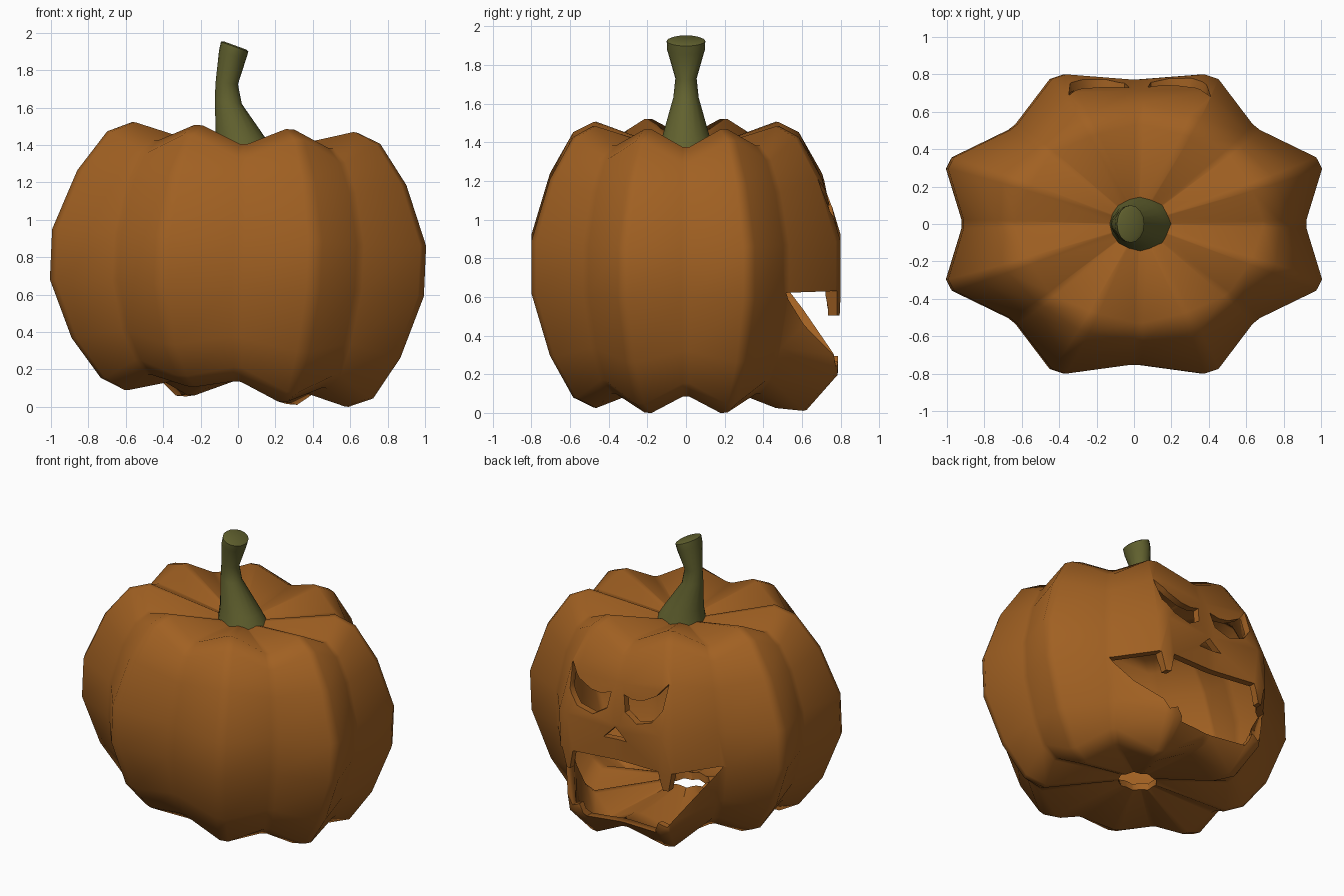
import bpy, bmesh, math
from mathutils import Vector, Matrix

if "Cube" in bpy.data.objects:
    bpy.data.objects.remove(bpy.data.objects["Cube"])

MID = 0.76                      # height of the pumpkin's centre
TILT = Matrix.Translation((0, 0, MID)) @ Matrix.Rotation(math.radians(2.6), 4, 'Y') @ Matrix.Translation((0, 0, -MID))


def material(name, rgb):
    m = bpy.data.materials.new(name)
    m.diffuse_color = (*rgb, 1)
    m.use_nodes = True
    m.node_tree.nodes["Principled BSDF"].inputs["Base Color"].default_value = m.diffuse_color
    return m


def make_object(name, bm, mat):
    bmesh.ops.recalc_face_normals(bm, faces=bm.faces[:])
    me = bpy.data.meshes.new(name)
    bm.to_mesh(me)
    bm.free()
    me.materials.append(mat)
    ob = bpy.data.objects.new(name, me)
    bpy.context.collection.objects.link(ob)
    return ob


def activate(ob):
    bpy.ops.object.select_all(action='DESELECT')
    ob.select_set(True)
    bpy.context.view_layer.objects.active = ob


def bridge(bm, rings):
    for a, b in zip(rings, rings[1:]):
        n = len(a)
        for i in range(n):
            bm.faces.new((a[i], a[(i + 1) % n], b[(i + 1) % n], b[i]))


orange = material("pumpkin orange", (0.355, 0.118, 0.016))
green = material("stem green", (0.12, 0.12, 0.028))

# Pumpkin shell: eight ribs, each with a crest and a valley profile (radius, height from centre)
crest = [(.125, .60), (.60, .725), (.73, .67), (.88, .455), (1.0, .135)]
valley = [(.125, .59), (.62, .635), (.71, .56), (.79, .40), (.86, .125)]
rows = [(c, v, -1) for c, v in zip(crest, valley)]
rows += [(c, v, 1) for c, v in zip(crest[::-1], valley[::-1])]
LIP = {2: (.04, -.065), 3: (.08, -.10)}      # lower lip offset (y, z) by row
bm = bmesh.new()
rings = []
for row, (c, v, sign) in enumerate(rows):
    ring = []
    for k in range(8):
        for (r, h), off in ((v, -1.7), (v, 1.7), (c, 20.3), (c, 24.7)):
            a = math.radians(45 * k + off)
            p = Vector((1.067 * r * math.cos(a), .853 * r * math.sin(a), MID + sign * h))
            # back and front valleys are shallower, the face side most
            if abs(p.x) < .04 and r > .7:
                p.y += .04 if p.y > 0 else -.02
            # base leans a little more than the top
            if row in (1, 2, 3):
                p.z -= (.03 if row < 3 else .015) * p.x
                p.x += .025 if row < 3 else .01
                # one front rib sits higher underneath
                if row < 3 and k == 5 and off > 2:
                    p.z += .045
            # lower lip juts forward and down
            if row in LIP and p.y > .45 and abs(p.x) < .46:
                p += Vector((0, *LIP[row]))
            ring.append(bm.verts.new(p))
    rings.append(ring)
bridge(bm, rings)
pumpkin = make_object("pumpkin_shell", bm, orange)
sol = pumpkin.modifiers.new("wall", 'SOLIDIFY')
sol.thickness = 0.048
sol.offset = -1

# Carved face on the +y side: outlines in x, z
eye = [(.05, 1.09), (.12, 1.07), (.2, 1.08), (.3, 1.13), (.38, 1.22),
       (.365, 1.05), (.29, .96), (.17, .925), (.07, .98)]
nose = [(-.08, .785), (.1, .785), (.01, .87)]
half_mouth = [(.335, .64), (.365, .51), (.4, .51), (.43, .64), (.65, .64),
              (.37, .245), (.31, .27), (.27, .185)]
mouth = half_mouth + [(-x, z) for x, z in half_mouth[::-1]]


def prism(bm, outline, y0, y1, shift=0):
    a = [bm.verts.new((x + shift, y0, z)) for x, z in outline]
    b = [bm.verts.new((x + shift, y1, z)) for x, z in outline]
    bridge(bm, [a, b])
    bm.faces.new(a[::-1])
    bm.faces.new(b)


bm = bmesh.new()
prism(bm, eye, .4, 1.2, .01)
prism(bm, [(-x, z) for x, z in eye[::-1]], .4, 1.2, .01)
prism(bm, nose, .4, 1.2)
prism(bm, mouth, .42, 1.2)
cutter = make_object("face_cutter", bm, orange)
cutter.hide_render = True
cut = pumpkin.modifiers.new("face", 'BOOLEAN')
cut.operation = 'DIFFERENCE'
cut.solver = 'EXACT'
cut.object = cutter
activate(pumpkin)
for name in ("wall", "face"):
    bpy.ops.object.modifier_apply(modifier=name)
bpy.data.objects.remove(cutter)
pumpkin.data.transform(TILT)
lowest = min(v.co.z for v in pumpkin.data.vertices)
pumpkin.data.transform(Matrix.Translation((0, 0, -lowest)))
bpy.ops.object.shade_smooth_by_angle(angle=math.radians(50))

# Stem: centre x, z, half width in x, half width in y, tilt of the section
sections = [(.035, 1.36, .165, .145, 3), (.02, 1.44, .14, .12, 8), (-.052, 1.63, .073, .066, 8),
            (-.06, 1.73, .06, .055, 5), (-.03, 1.88, .076, .098, 20),
            (-.018, 1.925, .078, .1, 20), (-.016, 1.932, .064, .082, 20)]
bm = bmesh.new()
rings = []
for cx, cz, rx, ry, tilt in sections:
    t = math.radians(tilt)
    ring = []
    for i in range(16):
        a = math.tau * i / 16
        u = rx * math.cos(a)
        ring.append(bm.verts.new((cx + u * math.cos(t), ry * math.sin(a), cz - u * math.sin(t))))
    rings.append(ring)
bridge(bm, rings)
bm.faces.new(rings[0][::-1])
bm.faces.new(rings[-1])
stem = make_object("stem", bm, green)
activate(stem)
bpy.ops.object.shade_smooth_by_angle(angle=math.radians(35))
